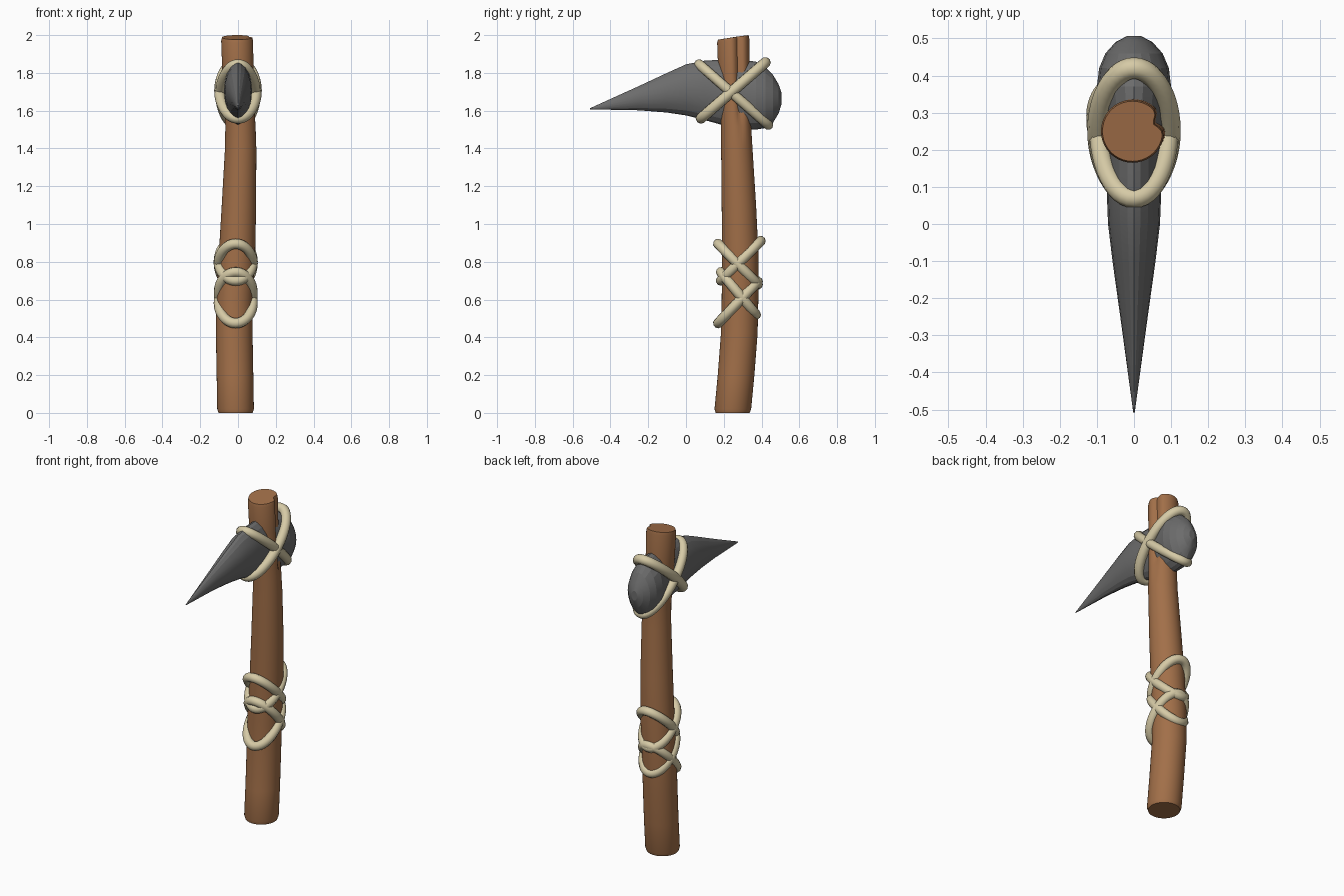
import bpy, bmesh, math
from mathutils import Vector

cube = bpy.data.objects.get("Cube")
if cube:
    bpy.data.objects.remove(cube, do_unlink=True)


def material(name, color):
    m = bpy.data.materials.new(name)
    m.use_nodes = True
    m.diffuse_color = (*color, 1)
    m.node_tree.nodes["Principled BSDF"].inputs["Base Color"].default_value = (*color, 1)
    return m


wood = material("brown wood", (0.36, 0.16, 0.066))
stone = material("grey stone", (0.15, 0.15, 0.15))
cord = material("pale cord", (0.67, 0.59, 0.38))


def loft(name, rings, mat):
    """Skin a list of point rings and cap both ends."""
    bm = bmesh.new()
    loops = [[bm.verts.new(p) for p in ring] for ring in rings]
    n = len(loops[0])
    for a, b in zip(loops, loops[1:]):
        for i in range(n):
            j = (i + 1) % n
            bm.faces.new((a[i], a[j], b[j], b[i]))
    bm.faces.new(loops[0])
    bm.faces.new(loops[-1])
    bmesh.ops.recalc_face_normals(bm, faces=bm.faces)
    mesh = bpy.data.meshes.new(name)
    bm.to_mesh(mesh)
    bm.free()
    mesh.materials.append(mat)
    ob = bpy.data.objects.new(name, mesh)
    bpy.context.collection.objects.link(ob)
    return ob


def smooth(ob, degrees):
    bpy.ops.object.select_all(action="DESELECT")
    ob.select_set(True)
    bpy.context.view_layer.objects.active = ob
    bpy.ops.object.shade_smooth_by_angle(angle=math.radians(degrees))


def angles(n):
    return [math.tau * i / n for i in range(n)]


# Handle: crooked branch with a slanted top and a gouge down its left side
def handle_ring(z, x, y, r):
    ring = []
    for a in angles(40):
        gouge = 0.022 * math.exp(-((a - 0.35) / 0.25) ** 2) if z > 1.55 else 0
        slant = 0.012 * math.sin(a) if z > 1.95 else 0
        ring.append((x + (r - gouge) * math.cos(a), y + (r - gouge) * math.sin(a), z + slant))
    return ring


handle_sections = [
    (0, -0.013, 0.247, 0.09), (0.02, -0.013, 0.248, 0.097), (0.2, -0.016, 0.265, 0.097),
    (0.42, -0.02, 0.282, 0.097), (0.6, -0.018, 0.286, 0.097), (0.85, -0.005, 0.287, 0.096),
    (1.1, 0.005, 0.28, 0.091), (1.4, 0.014, 0.269, 0.083), (1.52, 0.013, 0.265, 0.08),
    (1.6, 0.009, 0.262, 0.081), (1.8, 0, 0.254, 0.083), (1.97, -0.004, 0.25, 0.085),
    (1.988, -0.004, 0.25, 0.081),
]
smooth(loft("handle", [handle_ring(*s) for s in handle_sections], wood), 40)

# Stone head: lens sections from the pick tip to the rounded butt
# each section: y, bottom z, top z, half width
head_sections = [
    (-0.508, 1.607, 1.613, 0.002), (-0.25, 1.602, 1.73, 0.037), (-0.1, 1.59, 1.8, 0.058),
    (0, 1.575, 1.845, 0.07), (0.1, 1.55, 1.865, 0.074), (0.2, 1.522, 1.87, 0.073),
    (0.29, 1.502, 1.868, 0.084), (0.37, 1.5, 1.86, 0.1), (0.42, 1.508, 1.83, 0.094),
    (0.46, 1.535, 1.79, 0.077), (0.49, 1.585, 1.74, 0.05), (0.506, 1.635, 1.695, 0.02),
]


def head_ring(y, low, high, half):
    mid, tall = (low + high) / 2, (high - low) / 2
    return [(half * math.sin(a) * abs(math.sin(a)) ** 0.2, y, mid + tall * math.cos(a))
            for a in angles(20)]


smooth(loft("stone_head", [head_ring(*s) for s in head_sections], stone), 14)


# Cord loops: tilted ovals running from a front point to a back point (y, z)
def cord_loop(name, x, front, back, half, radius):
    a, b = Vector((x, *front)), Vector((x, *back))
    curve = bpy.data.curves.new(name, "CURVE")
    curve.dimensions = "3D"
    curve.bevel_depth = radius
    curve.bevel_resolution = 3
    spline = curve.splines.new("POLY")
    spline.points.add(47)
    spline.use_cyclic_u = True
    for point, t in zip(spline.points, angles(48)):
        p = (a + b) / 2 + (b - a) / 2 * math.cos(t) + Vector((half * math.sin(t), 0, 0))
        point.co = (*p, 1)
    curve.materials.append(cord)
    ob = bpy.data.objects.new(name, curve)
    bpy.context.collection.objects.link(ob)
    bpy.ops.object.select_all(action="DESELECT")
    ob.select_set(True)
    bpy.context.view_layer.objects.active = ob
    bpy.ops.object.convert(target="MESH")
    smooth(bpy.context.object, 60)


cord_loop("head_cord_falling", 0, (0.07, 1.845), (0.435, 1.525), 0.093, 0.027)
cord_loop("head_cord_rising", 0, (0.08, 1.56), (0.42, 1.855), 0.097, 0.029)

grip_loops = [((0.17, 0.895), (0.38, 0.68)), ((0.185, 0.70), (0.395, 0.91)),
              ((0.185, 0.745), (0.37, 0.52)), ((0.17, 0.475), (0.38, 0.695))]
for i, (front, back) in enumerate(grip_loops):
    cord_loop(f"grip_cord_{i + 1}", -0.012, front, back, 0.09, 0.027)
